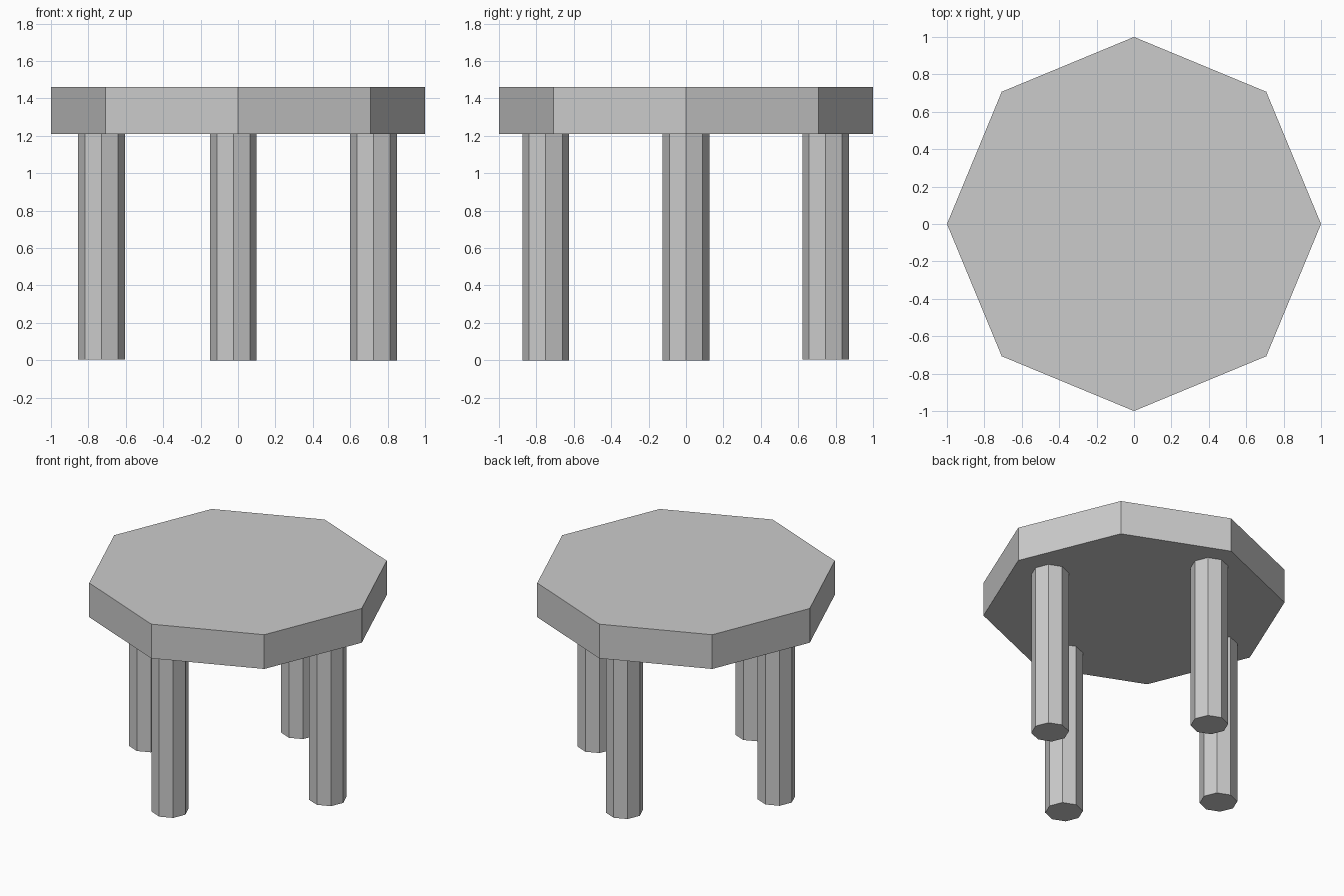
import bpy

if "Cube" in bpy.data.objects:
    bpy.data.objects.remove(bpy.data.objects["Cube"])

SEAT_BOTTOM, SEAT_TOP = 1.21, 1.46


def octagon_prism(name, x, y, radius, bottom, top):
    """Flat-faced octagonal prism with a corner pointing along each axis."""
    bpy.ops.mesh.primitive_cylinder_add(
        vertices=8, radius=radius, depth=top - bottom,
        location=(x, y, (bottom + top) / 2))
    obj = bpy.context.object
    obj.name = name
    return obj


# Thick octagonal seat
octagon_prism("seat", 0, 0, 1.0, SEAT_BOTTOM, SEAT_TOP)

# Four octagonal legs, set in a cross under the seat
legs = {
    "front_leg": (-0.025, -0.75, 0.0),
    "back_leg": (-0.025, 0.747, 0.004),
    "left_leg": (-0.73, 0.0, 0.004),
    "right_leg": (0.725, 0.0, 0.0),
}
for name, (x, y, bottom) in legs.items():
    octagon_prism(name, x, y, 0.125, bottom, SEAT_BOTTOM)
